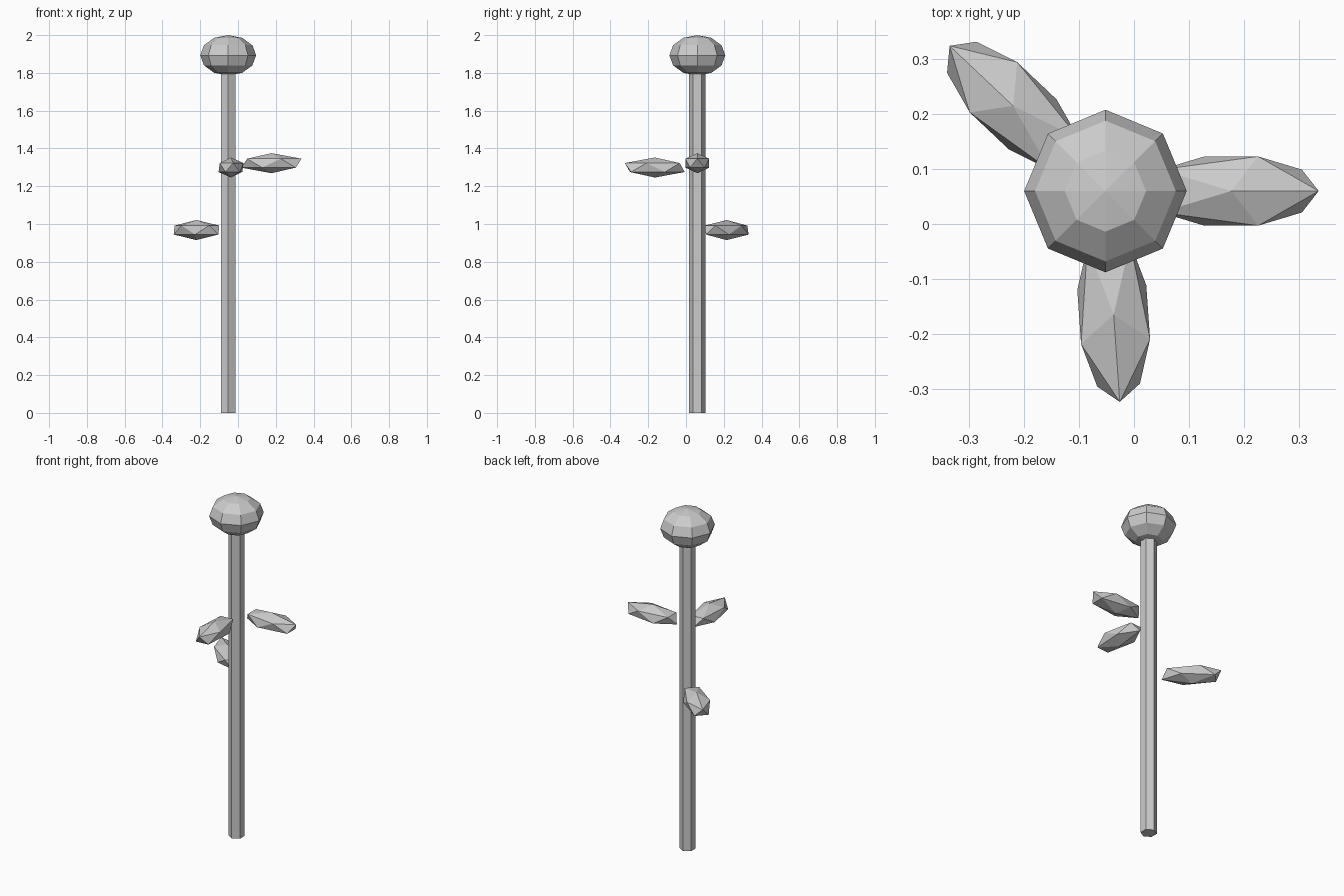
import bpy
import math

cube = bpy.data.objects.get("Cube")
if cube:
    bpy.data.objects.remove(cube, do_unlink=True)

# Single plain colour
grey = bpy.data.materials.new("light_grey")
grey.use_nodes = True
colour = (0.6, 0.6, 0.6, 1.0)
grey.diffuse_color = colour
grey.node_tree.nodes["Principled BSDF"].inputs["Base Color"].default_value = colour

STEM_X, STEM_Y = -0.052, 0.06


def finish(name, scale=(1, 1, 1)):
    """Name, scale and colour the newly added primitive."""
    obj = bpy.context.object
    obj.name = name
    obj.scale = scale
    obj.data.materials.append(grey)
    return obj


# Six-sided stem
stem_top = 1.82
bpy.ops.mesh.primitive_cylinder_add(
    vertices=6, radius=0.044, depth=stem_top, location=(STEM_X, STEM_Y, stem_top / 2))
finish("stem")

# Flattened faceted flower head
bpy.ops.mesh.primitive_uv_sphere_add(
    segments=8, ring_count=6, radius=1, location=(STEM_X, STEM_Y, 1.893))
finish("flower_head", (0.148, 0.148, 0.107))

# Leaves: stretched icosahedra pointing away from the stem
leaves = {
    "left_leaf": ((0.177, 0.06, 1.322), 0),
    "front_leaf": ((-0.037, -0.165, 1.299), -86),
    "back_right_leaf": ((-0.22, 0.215, 0.968), 136.6),
}
for name, (centre, heading) in leaves.items():
    bpy.ops.mesh.primitive_ico_sphere_add(
        subdivisions=1, radius=1, location=centre, rotation=(0, 0, math.radians(heading)))
    finish(name, (0.178, 0.074, 0.053))
